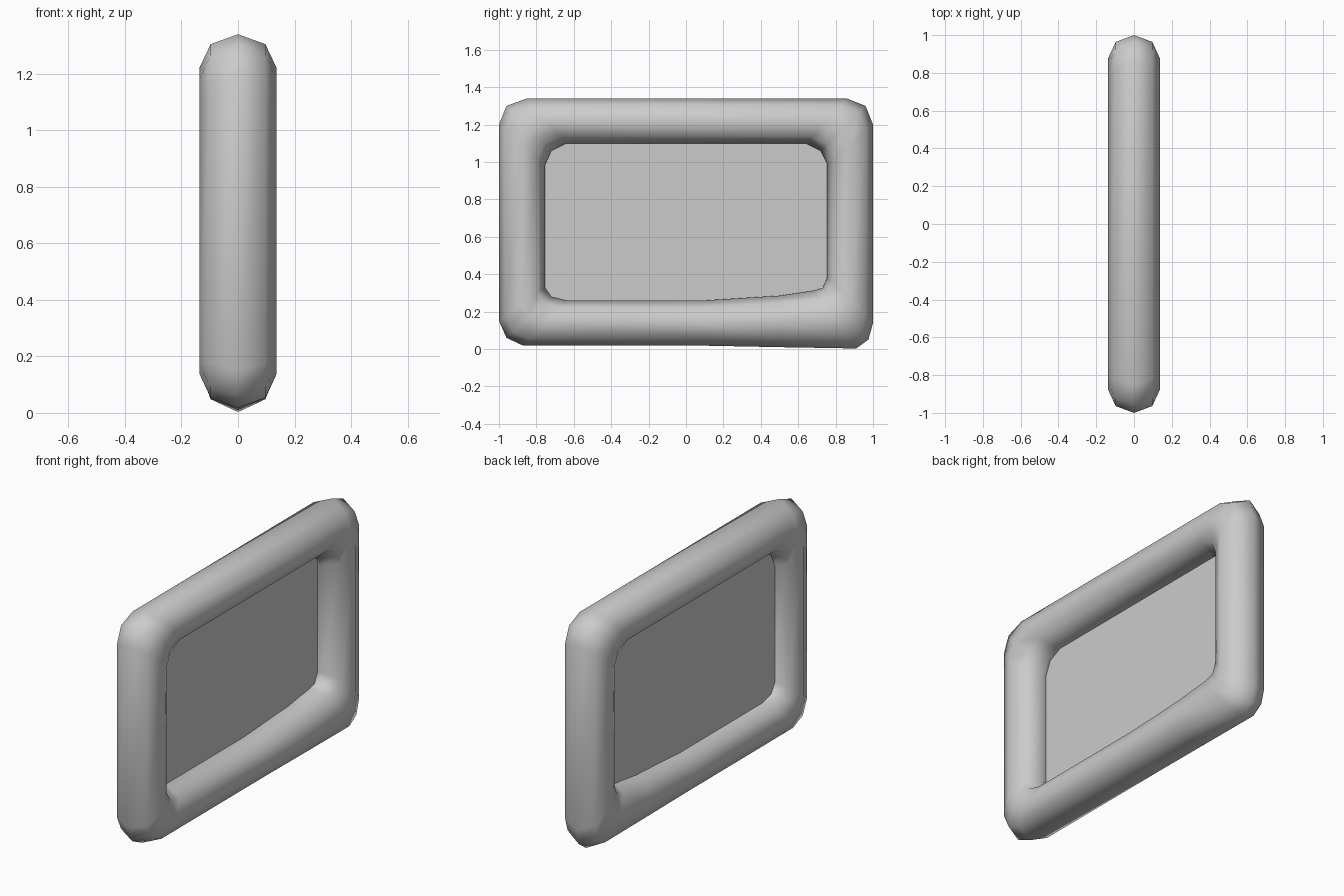
import bpy, bmesh, math

if "Cube" in bpy.data.objects:
    bpy.data.objects.remove(bpy.data.objects["Cube"])

# Frame stations: (outer y, outer z, inner y, inner z) around the rounded rectangle
STATIONS = [
    (-1.00, 1.20, -0.755, 0.98), (-0.96, 1.30, -0.72, 1.06), (-0.85, 1.34, -0.64, 1.10),
    (0.86, 1.34, 0.64, 1.10), (0.96, 1.30, 0.72, 1.06), (1.00, 1.20, 0.755, 0.99),
    # swollen lower corner
    (1.00, 0.14, 0.755, 0.38), (0.975, 0.05, 0.73, 0.325), (0.91, 0.003, 0.68, 0.312),
    (0.50, 0.01, 0.50, 0.285), (0.10, 0.018, 0.10, 0.26),
    (-0.87, 0.018, -0.64, 0.26), (-0.96, 0.06, -0.72, 0.28), (-1.00, 0.15, -0.755, 0.33),
]
SIDES, HALF_DEPTH, PANEL_X = 8, 0.137, -0.03


def make_object(name, bm):
    bmesh.ops.recalc_face_normals(bm, faces=bm.faces)
    mesh = bpy.data.meshes.new(name)
    bm.to_mesh(mesh)
    bm.free()
    obj = bpy.data.objects.new(name, mesh)
    bpy.context.collection.objects.link(obj)
    return obj


# Tubular frame: eight-sided rings spanning the inner and outer outlines
bm = bmesh.new()
rings = []
for oy, oz, iy, iz in STATIONS:
    cy, cz = (oy + iy) / 2, (oz + iz) / 2
    ring = []
    for k in range(SIDES):
        a = 2 * math.pi * k / SIDES
        ring.append(bm.verts.new((HALF_DEPTH * math.sin(a),
                                  cy + (oy - cy) * math.cos(a),
                                  cz + (oz - cz) * math.cos(a))))
    rings.append(ring)
for i, ring in enumerate(rings):
    nxt = rings[(i + 1) % len(rings)]
    for k in range(SIDES):
        j = (k + 1) % SIDES
        bm.faces.new((ring[k], ring[j], nxt[j], nxt[k]))
frame = make_object("frame", bm)
for p in frame.data.polygons:
    p.use_smooth = True

# Flat panel, its edge tucked just inside the tube
bm = bmesh.new()
T = 0.1
bm.faces.new([bm.verts.new((PANEL_X, iy + (oy - iy) * T, iz + (oz - iz) * T))
              for oy, oz, iy, iz in STATIONS])
make_object("panel", bm)
